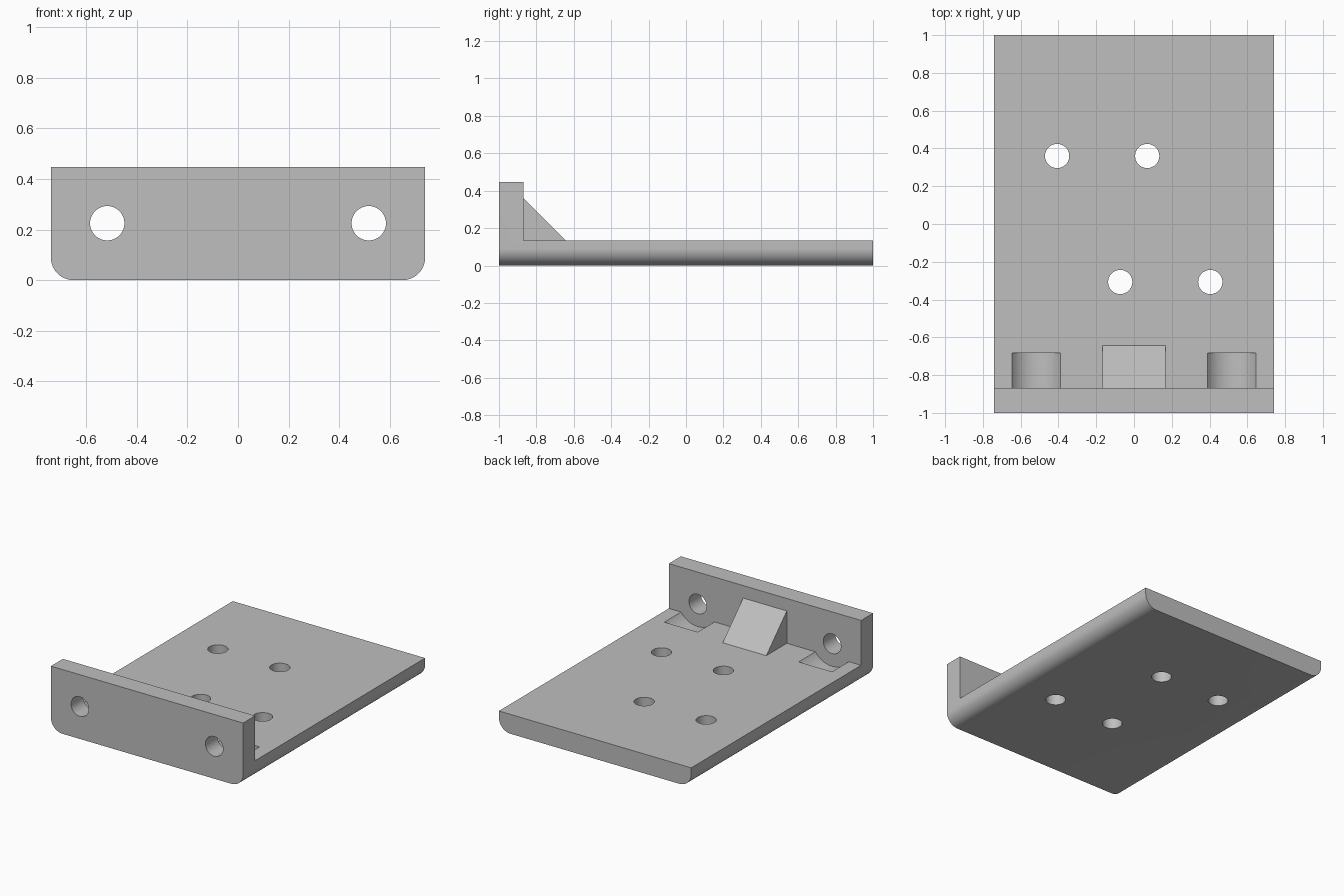
import bpy, bmesh, math
from mathutils import Matrix, Vector

cube = bpy.data.objects.get("Cube")
if cube:
    bpy.data.objects.remove(cube, do_unlink=True)

HALF_W, HEIGHT, PLATE = 0.74, 0.447, 0.135
WALL_Y = -0.868      # rear face of the upright wall
RADIUS = 0.09        # rounded lower edges
HOLE_X, HOLE_Z = 0.517, 0.225

grey = bpy.data.materials.new("plain grey")
grey.use_nodes = True
colour = (0.52, 0.52, 0.52, 1)
grey.diffuse_color = colour
grey.node_tree.nodes["Principled BSDF"].inputs["Base Color"].default_value = colour


def finish(name, bm):
    bmesh.ops.recalc_face_normals(bm, faces=bm.faces)
    mesh = bpy.data.meshes.new(name)
    bm.to_mesh(mesh)
    bm.free()
    mesh.materials.append(grey)
    obj = bpy.data.objects.new(name, mesh)
    bpy.context.collection.objects.link(obj)
    return obj


def prism(name, points, direction):
    bm = bmesh.new()
    face = bm.faces.new([bm.verts.new(p) for p in points])
    ext = bmesh.ops.extrude_face_region(bm, geom=[face], use_keep_orig=True)
    moved = [v for v in ext["geom"] if isinstance(v, bmesh.types.BMVert)]
    bmesh.ops.translate(bm, verts=moved, vec=Vector(direction))
    return finish(name, bm)


def cylinder(name, centre, radius, depth, along_y=False):
    bm = bmesh.new()
    turn = Matrix.Rotation(math.pi / 2 if along_y else 0, 4, "X")
    bmesh.ops.create_cone(bm, cap_ends=True, segments=64, radius1=radius, radius2=radius,
                          depth=depth, matrix=Matrix.Translation(centre) @ turn)
    return finish(name, bm)


def combine(body, tool, operation):
    mod = body.modifiers.new(operation.lower(), "BOOLEAN")
    mod.operation, mod.object, mod.solver = operation, tool, "EXACT"
    bpy.context.view_layer.objects.active = body
    bpy.ops.object.modifier_apply(modifier=mod.name)
    bpy.data.objects.remove(tool, do_unlink=True)


# Full-height block with rounded lower long edges
arc = [math.radians(90 * i / 16) for i in range(17)]
right = [(HALF_W - RADIUS + RADIUS * math.sin(a), RADIUS - RADIUS * math.cos(a)) for a in arc]
right.append((HALF_W, HEIGHT))
outline = right + [(-x, z) for x, z in reversed(right)]
bracket = prism("mounting_bracket", [(x, -1, z) for x, z in outline], (0, 2, 0))

# Clear the space above the base plate, leaving the front wall
space = [(-1, WALL_Y, PLATE), (-1, 1.2, PLATE), (-1, 1.2, 0.8), (-1, WALL_Y, 0.8)]
combine(bracket, prism("space_cutter", space, (2, 0, 0)), "DIFFERENCE")

# Wedge gusset between wall and plate
wedge = [(-0.168, WALL_Y - 0.05, 0.36), (-0.168, WALL_Y, 0.36), (-0.168, -0.643, PLATE),
         (-0.168, -0.643, 0.1), (-0.168, WALL_Y - 0.05, 0.1)]
combine(bracket, prism("gusset", wedge, (0.336, 0, 0)), "UNION")

# Wall holes, with rounded clearance pockets in the plate behind them
for side in (-1, 1):
    x = side * HOLE_X
    combine(bracket, cylinder("wall_hole", (x, -0.93, HOLE_Z), 0.068, 0.3, True), "DIFFERENCE")
    pocket_y = (WALL_Y - 0.684) / 2
    combine(bracket, cylinder("pocket", (x, pocket_y, HOLE_Z), 0.157,
                              -0.684 - WALL_Y, True), "DIFFERENCE")

# Staggered holes through the plate
for x, y in ((-0.407, 0.36), (0.07, 0.36), (-0.073, -0.307), (0.404, -0.307)):
    combine(bracket, cylinder("plate_hole", (x, y, 0.07), 0.064, 0.4), "DIFFERENCE")

# Smooth the curved faces and keep edges crisp
bracket.select_set(True)
bpy.context.view_layer.objects.active = bracket
bpy.ops.object.shade_smooth_by_angle(angle=math.radians(30))
